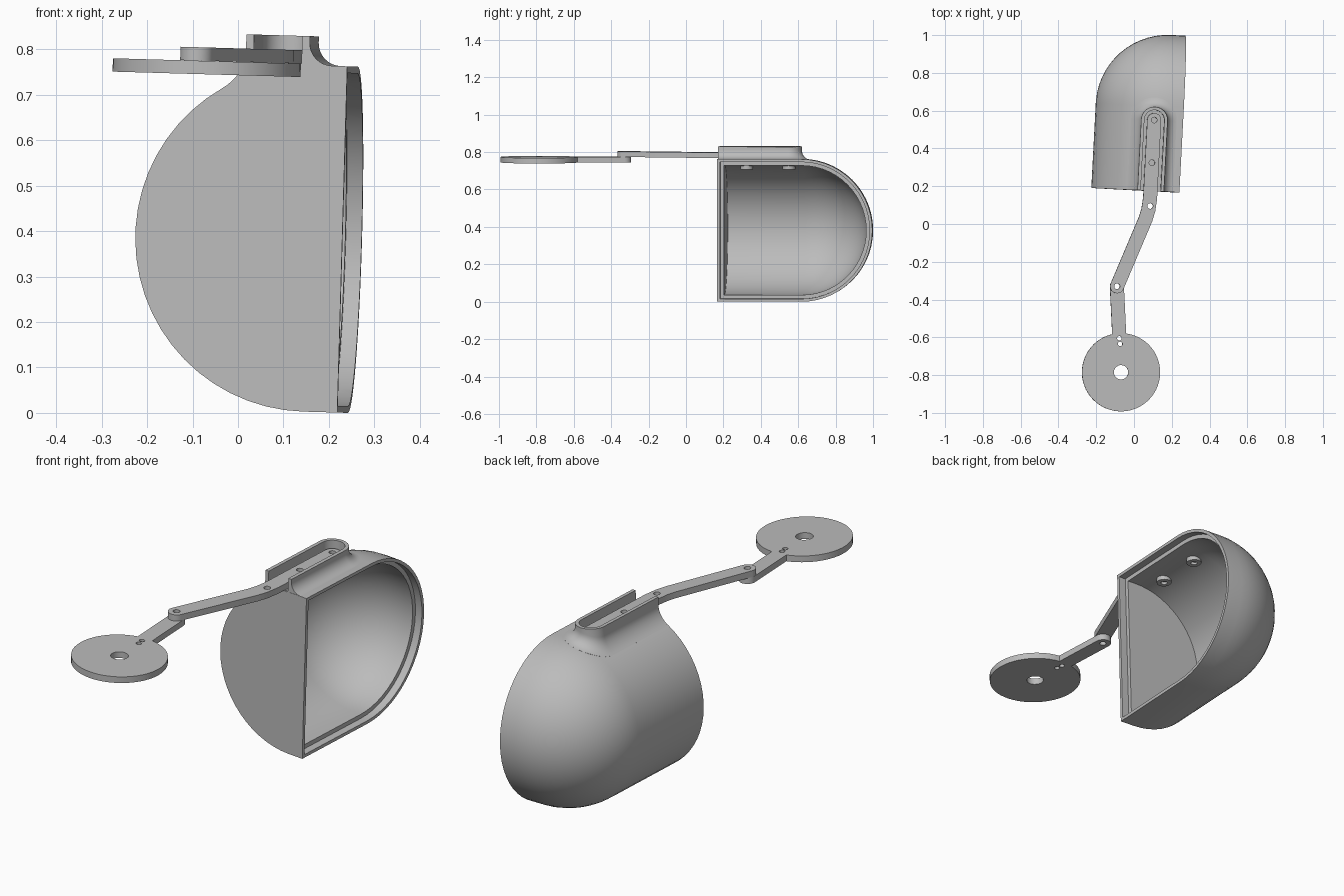
import bpy, bmesh
from math import sin, cos, radians, pi, sqrt, asin, atan2
from mathutils import Matrix, Vector

cube = bpy.data.objects.get("Cube")
if cube:
    bpy.data.objects.remove(cube, do_unlink=True)

grey = bpy.data.materials.new("plain grey")
grey.use_nodes = True
grey.diffuse_color = (0.5, 0.5, 0.5, 1)
grey.node_tree.nodes["Principled BSDF"].inputs["Base Color"].default_value = (0.5, 0.5, 0.5, 1)

# The whole assembly leans and turns slightly; parts are built square to the housing
FRAME = (Matrix.Translation((0.178, 0.62, 0.383))
         @ Matrix.Rotation(radians(1.65), 4, 'Y') @ Matrix.Rotation(radians(-3), 4, 'Z'))
R, FRONT, OPEN_X, WALL = 0.381, -0.45, 0.075, 0.035
RAIL_X, RAIL_END = -0.079, -0.074


def local(x, y):
    p = FRAME.inverted() @ Vector((x, y, 0.785))
    return Vector((p.x, p.y))


def loft(name, rings):
    """Closed solid through rings with equal point counts."""
    bm = bmesh.new()
    loops = [[bm.verts.new(p) for p in ring] for ring in rings]
    n = len(loops[0])
    for a, b in zip(loops, loops[1:]):
        for i in range(n):
            j = (i + 1) % n
            bm.faces.new((a[i], a[j], b[j], b[i]))
    bm.faces.new(loops[0])
    bm.faces.new(loops[-1])
    bmesh.ops.recalc_face_normals(bm, faces=bm.faces)
    mesh = bpy.data.meshes.new(name)
    bm.to_mesh(mesh)
    bm.free()
    mesh.materials.append(grey)
    ob = bpy.data.objects.new(name, mesh)
    bpy.context.collection.objects.link(ob)
    ob.matrix_world = FRAME
    return ob


def prism(name, outline, z0, z1):
    return loft(name, [[(p[0], p[1], z) for p in outline] for z in (z0, z1)])


def arc(c, r, a0, a1, n):
    return [Vector((c[0] + r * cos(a0 + (a1 - a0) * i / n),
                    c[1] + r * sin(a0 + (a1 - a0) * i / n))) for i in range(n + 1)]


def rod(name, c, r, z0, z1):
    return prism(name, arc(c, r, 0, 2 * pi, 24)[:-1], z0, z1)


def cut(ob, cutters):
    for c in cutters:
        c.hide_render = True
        m = ob.modifiers.new("cut", 'BOOLEAN')
        m.operation, m.solver, m.object = 'DIFFERENCE', 'EXACT', c
        bpy.context.view_layer.objects.active = ob
        bpy.ops.object.modifier_apply(modifier=m.name)
        bpy.data.objects.remove(c, do_unlink=True)


def smooth(ob):
    bpy.ops.object.select_all(action='DESELECT')
    ob.select_set(True)
    bpy.context.view_layer.objects.active = ob
    bpy.ops.object.shade_smooth_by_angle(angle=radians(30))


# Housing: half cylinder ending in a dome, open on its left
def slice_ring(x, rho, front):
    end = arc((0, 0), rho, -pi / 2, pi / 2, 28)
    return [(x, front, -rho)] + [(x, p.x, p.y) for p in end] + [(x, front, rho)]


def domed(name, r, front, x_end):
    angles = [radians(88 * (1 - i / 14)) for i in range(15)]
    rings = [slice_ring(-r * sin(a), r * cos(a), front) for a in angles]
    return loft(name, rings + [slice_ring(x_end, r, front)])


housing = domed("housing", R, FRONT, OPEN_X)
lip = 0.015
cut(housing, [
    domed("cavity", R - WALL, FRONT + WALL, 0.2),
    loft("rim_recess", [slice_ring(x, R - lip, FRONT + lip) for x in (0.04, 0.2)]),
])
smooth(housing)


# Rail boss: U-shaped wall blended into the housing
def skin(x, y):
    return sqrt(R * R - min(x, 0) ** 2 - max(y, 0) ** 2)


def rail_outline(d, front=FRONT + 0.001):
    return ([Vector((RAIL_X + d, front))] + arc((RAIL_X, RAIL_END), d, 0, pi, 24)
            + [Vector((RAIL_X - d, front))])


def blend_ring(d, h):
    return [(p.x, p.y, skin(p.x, p.y) + h) for p in rail_outline(d)]


wide, fillet = 0.07, 0.05
rings = [blend_ring(wide + fillet, -0.012)]
for i in range(9):
    a = pi / 2 * i / 8
    rings.append(blend_ring(wide + fillet * (1 - sin(a)), fillet * (1 - cos(a))))
rings.append([(p.x, p.y, 0.445) for p in rail_outline(wide)])
rail = loft("rail_boss", rings)
cut(rail, [prism("slot", rail_outline(0.053, -0.6), 0.384, 0.6)])
smooth(rail)

# Upper link: bent bar from the rail to the pivot
HALF, HOLE = 0.037, 0.015
pivot = local(-0.09, -0.33)
bolts = [Vector((RAIL_X, RAIL_END)), Vector((RAIL_X, -0.30))]
bend = Vector((RAIL_X, -0.55))
path = [bolts[0], bend + Vector((0, 0.06)),
        bend + Vector((-0.006, 0)), bend + (pivot - bend) * 0.12, pivot]


def bar_outline(pts, w):
    """Rounded bar around a path."""
    dirs = [(b - a).normalized() for a, b in zip(pts, pts[1:])]
    offs = []
    for a, b in zip(dirs, dirs[1:]):
        t = (a + b).normalized()
        offs.append(Vector((-t.y, t.x)) * w / t.dot(a))
    start = atan2(dirs[0].y, dirs[0].x)
    end = atan2(dirs[-1].y, dirs[-1].x)
    mid = pts[1:-1]
    return (arc(pts[0], w, start + pi / 2, start + 3 * pi / 2, 14)
            + [p - o for p, o in zip(mid, offs)]
            + arc(pts[-1], w, end - pi / 2, end + pi / 2, 14)
            + [p + o for p, o in zip(mid, offs)][::-1])


upper = prism("upper_link", bar_outline(path, HALF), 0.384, 0.4135)
cut(upper, [rod("hole", p, HOLE, 0.2, 0.6) for p in bolts + [local(0.085, 0.095), pivot]])
smooth(upper)

# Lower link and disc in one plate
centre, disc_r = local(-0.068, -0.785), 0.207
d = pivot - centre
heading, gap = atan2(d.y, d.x), asin(HALF / disc_r)
outline = (arc(centre, disc_r, heading + gap, heading + 2 * pi - gap, 56)
           + arc(pivot, HALF, heading - pi / 2, heading + pi / 2, 14))
plate = prism("disc_link", outline, 0.3545, 0.3838)
cut(plate, [rod("hole", p, r, 0.2, 0.6) for p, r in (
    (centre, 0.038), (local(-0.077, -0.605), 0.012),
    (local(-0.073, -0.635), 0.012), (pivot, HOLE))])
smooth(plate)

# Bolt collars under the rail, inside the housing
for i, p in enumerate(bolts):
    collar = rod(f"bolt_collar_{i + 1}", p, 0.034, 0.322, 0.36)
    cut(collar, [rod("hole", p, HOLE, 0.2, 0.34)])
    smooth(collar)
